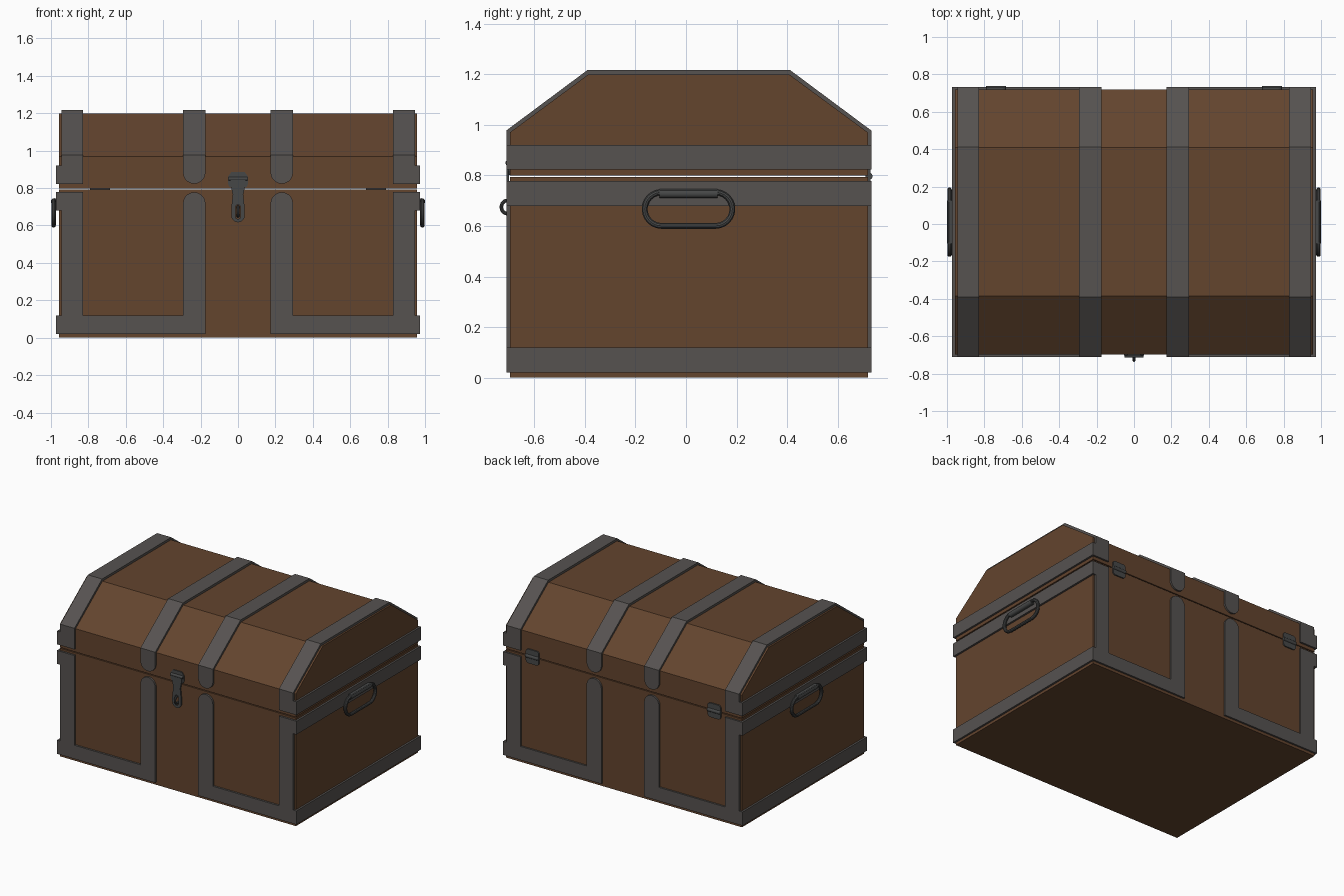
import bpy, bmesh, math
from mathutils import Vector

if "Cube" in bpy.data.objects:
    bpy.data.objects.remove(bpy.data.objects["Cube"])


def material(name, rgb):
    m = bpy.data.materials.new(name)
    m.diffuse_color = (*rgb, 1)
    m.use_nodes = True
    m.node_tree.nodes["Principled BSDF"].inputs["Base Color"].default_value = m.diffuse_color
    return m


WOOD = material("brown wood", (0.125, 0.058, 0.027))
IRON = material("grey iron", (0.093, 0.085, 0.081))
DARK = material("dark metal", (0.062, 0.064, 0.064))
YF, YB = -0.697, 0.72        # wooden front and back
SF, SB = -0.711, 0.733       # strap front and back


def prism(name, pts, axis, a, b, mat):
    """Extrude a 2D outline along x (pts = y,z) or y (pts = x,z)."""
    bm = bmesh.new()
    vs = [bm.verts.new((a, p, q) if axis == 'x' else (p, a, q)) for p, q in pts]
    f = bm.faces.new(vs)
    r = bmesh.ops.extrude_face_region(bm, geom=[f])
    d = (b - a, 0, 0) if axis == 'x' else (0, b - a, 0)
    bmesh.ops.translate(bm, vec=d, verts=[v for v in r['geom'] if isinstance(v, bmesh.types.BMVert)])
    bmesh.ops.recalc_face_normals(bm, faces=bm.faces)
    me = bpy.data.meshes.new(name)
    bm.to_mesh(me)
    bm.free()
    ob = bpy.data.objects.new(name, me)
    bpy.context.collection.objects.link(ob)
    me.materials.append(mat)
    return ob


def rect(a0, a1, b0, b1):
    return [(a0, b0), (a1, b0), (a1, b1), (a0, b1)]


def arc(cx, cz, r, t0, t1, n=10):
    return [(cx + r * math.cos(math.radians(t0 + (t1 - t0) * i / n)),
             cz + r * math.sin(math.radians(t0 + (t1 - t0) * i / n))) for i in range(n + 1)]


def rounded(cx, cz, hw, hh, r, n=4):
    pts = []
    for k, (sx, sz) in enumerate([(1, 1), (-1, 1), (-1, -1), (1, -1)]):
        pts += arc(cx + sx * (hw - r), cz + sz * (hh - r), r, 90 * k, 90 * k + 90, n)
    return pts


def smooth(ob):
    bpy.ops.object.select_all(action='DESELECT')
    ob.select_set(True)
    bpy.context.view_layer.objects.active = ob
    bpy.ops.object.shade_smooth_by_angle()


def rod(name, centre, r, length, axis, mat):
    rot = (0, math.pi / 2, 0) if axis == 'x' else (math.pi / 2, 0, 0)
    bpy.ops.mesh.primitive_cylinder_add(vertices=16, radius=r, depth=length, location=centre, rotation=rot)
    ob = bpy.context.object
    ob.name = name
    ob.data.materials.append(mat)
    smooth(ob)
    return ob


def tube(name, pts, r, mat):
    cu = bpy.data.curves.new(name, 'CURVE')
    cu.dimensions = '3D'
    cu.bevel_depth, cu.bevel_resolution = r, 3
    sp = cu.splines.new('POLY')
    sp.points.add(len(pts) - 1)
    for p, c in zip(sp.points, pts):
        p.co = (*c, 1)
    sp.use_cyclic_u = True
    ob = bpy.data.objects.new(name, cu)
    bpy.context.collection.objects.link(ob)
    cu.materials.append(mat)
    bpy.ops.object.select_all(action='DESELECT')
    ob.select_set(True)
    bpy.context.view_layer.objects.active = ob
    bpy.ops.object.convert(target='MESH')
    smooth(bpy.context.object)


# wooden box and angled lid, with a thin gap between them
prism("box", rect(YF, YB, 0, 0.793), 'x', -0.958, 0.958, WOOD)
prism("lid", [(YF, 0.799), (YF, 0.97), (-0.386, 1.2), (0.408, 1.2), (YB, 0.97), (YB, 0.799)],
      'x', -0.958, 0.958, WOOD)


def lid_band(z):
    return [(SF, z), (SF, 0.978), (-0.39, 1.217), (0.412, 1.217), (SB, 0.978), (SB, z)]


for s, side in ((1, "right"), (-1, "left")):
    # straps over the lid
    prism(f"{side}_outer_lid_strap", lid_band(0.823), 'x', s * 0.83, s * 0.945, IRON)
    prism(f"{side}_inner_lid_strap", lid_band(0.883), 'x', s * 0.174, s * 0.294, IRON)
    # U-shaped frame plates and rounded strap ends, front and back
    frame = ([(0.945, 0.02), (0.945, 0.778), (0.83, 0.778), (0.83, 0.12), (0.294, 0.12)]
             + arc(0.234, 0.718, 0.06, 0, 180) + [(0.174, 0.02)])
    tip = arc(0.234, 0.883, 0.06, 180, 360)
    for face, y0, y1 in (("front", YF + 0.01, SF), ("back", YB - 0.01, SB)):
        prism(f"{side}_{face}_frame", [(s * x, z) for x, z in frame], 'y', y0, y1, IRON)
        prism(f"{side}_{face}_strap_end", [(s * x, z) for x, z in tip], 'y', y0, y1, IRON)
    # horizontal bands on the ends
    for part, z0, z1 in (("lid", 0.823, 0.92), ("upper", 0.68, 0.778), ("lower", 0.02, 0.12)):
        prism(f"{side}_{part}_band", rect(SF, SB, z0, z1), 'x', s * 0.945, s * 0.972, IRON)
    # carrying handle: ring and its holder
    ring = arc(0.01 + 0.107, 0.667, 0.0665, -90, 90, 12) + arc(0.01 - 0.107, 0.667, 0.0665, 90, 270, 12)
    tube(f"{side}_handle", [(s * 0.986, y, z) for y, z in ring], 0.012, DARK)
    rod(f"{side}_handle_holder", (s * 0.982, 0.01, 0.728), 0.018, 0.229, 'y', DARK)
    prism(f"{side}_handle_mount", rect(-0.105, 0.125, 0.711, 0.745), 'x', s * 0.965, s * 0.982, DARK)
    # back hinge
    prism(f"{side}_hinge_plate", rounded(s * 0.738, 0.797, 0.053, 0.052, 0.02), 'y', YB - 0.005, YB + 0.009, DARK)
    rod(f"{side}_hinge_pin", (s * 0.738, YB + 0.004, 0.797), 0.014, 0.106, 'x', DARK)


def both(half):
    return half + [(-x, z) for x, z in reversed(half)]


# latch: lid plate, pivot, slotted hasp and staple
prism("latch_plate", both([(0.036, 0.885), (0.053, 0.862), (0.053, 0.82), (0.042, 0.802)]),
      'y', YF + 0.003, YF - 0.007, DARK)
rod("latch_pivot", (0, YF - 0.008, 0.85), 0.01, 0.1, 'x', DARK)
outline = ([(0.04, 0.85), (0.04, 0.82), (0.028, 0.765), (0.036, 0.69)]
           + arc(0, 0.653, 0.036, 0, -180, 10)
           + [(-0.036, 0.69), (-0.028, 0.765), (-0.04, 0.82), (-0.04, 0.85)])
slot = rounded(0, 0.673, 0.013, 0.038, 0.012)
hasp = prism("latch_hasp", outline, 'y', YF - 0.004, YF - 0.014, DARK)
cutter = prism("slot_cutter", slot, 'y', YF + 0.02, YF - 0.04, DARK)
cutter.hide_render = True
cutter.hide_viewport = True
cut = hasp.modifiers.new("slot", 'BOOLEAN')
cut.object, cut.operation, cut.solver = cutter, 'DIFFERENCE', 'EXACT'
tube("latch_staple", [(0, YF - 0.01 + 0.9 * (p - 0.0), z) for p, z in arc(0, 0.675, 0.026, 0, 345, 23)], 0.0075, DARK)
